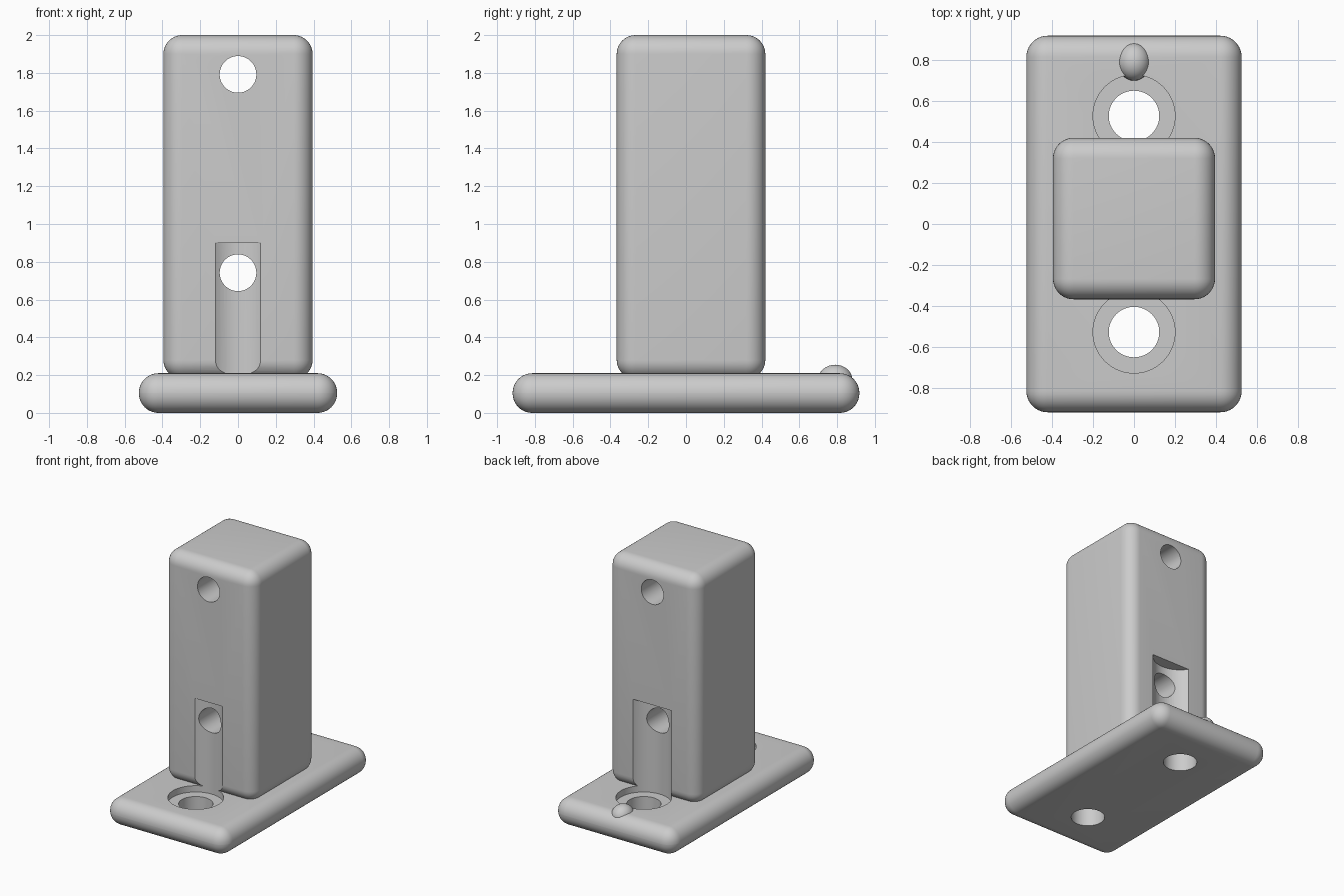
import bpy, bmesh, math
from mathutils import Matrix

cube = bpy.data.objects.get("Cube")
if cube:
    bpy.data.objects.remove(cube, do_unlink=True)

grey = bpy.data.materials.new("plain_grey")
grey.use_nodes = True
COLOUR = (0.6, 0.6, 0.6, 1)
grey.diffuse_color = COLOUR
grey.node_tree.nodes["Principled BSDF"].inputs["Base Color"].default_value = COLOUR


def add_object(name, bm):
    mesh = bpy.data.meshes.new(name)
    bm.to_mesh(mesh)
    bm.free()
    mesh.materials.append(grey)
    ob = bpy.data.objects.new(name, mesh)
    bpy.context.collection.objects.link(ob)
    return ob


def rounded_box(name, low, high, radius, round_bottom):
    bm = bmesh.new()
    bmesh.ops.create_cube(bm, size=1)
    for v in bm.verts:
        v.co = [h if c > 0 else l for c, l, h in zip(v.co, low, high)]
    edges = [e for e in bm.edges
             if round_bottom or any(v.co.z > low[2] for v in e.verts)]
    bmesh.ops.bevel(bm, geom=edges, offset=radius, segments=10,
                    profile=0.5, affect='EDGES')
    return add_object(name, bm)


def cylinder(name, radius, depth, centre, along_y=False):
    bm = bmesh.new()
    turn = Matrix.Rotation(math.pi / 2, 4, 'X') if along_y else Matrix()
    bmesh.ops.create_cone(bm, cap_ends=True, segments=64, radius1=radius,
                          radius2=radius, depth=depth,
                          matrix=Matrix.Translation(centre) @ turn)
    ob = add_object(name, bm)
    ob.hide_render = True
    return ob


def select_only(ob):
    bpy.ops.object.select_all(action='DESELECT')
    ob.select_set(True)
    bpy.context.view_layer.objects.active = ob


def cut(ob, cutters):
    select_only(ob)
    for cutter in cutters:
        mod = ob.modifiers.new("cut", 'BOOLEAN')
        mod.operation = 'DIFFERENCE'
        mod.solver = 'EXACT'
        mod.object = cutter
        bpy.ops.object.modifier_apply(modifier=mod.name)


# Base plate with rounded rim, and upright post
base = rounded_box("base_plate", (-0.525, -0.918, 0), (0.525, 0.918, 0.21), 0.104, True)
post = rounded_box("post", (-0.395, -0.367, 0.18), (0.395, 0.42, 2), 0.1, False)

# Screw holes, with wider recesses that run up into the post as grooves
holes, recesses = [], []
for y in (-0.527, 0.527):
    holes.append(cylinder("screw_hole_cutter", 0.123, 0.6, (0, y, 0.1)))
    recesses.append(cylinder("recess_cutter", 0.2, 0.74, (0, y, 0.53)))

# Cross holes through the post
cross = [cylinder("cross_hole_cutter", 0.097, 2, (0, 0, z), True) for z in (0.742, 1.792)]

cut(base, holes + recesses)
cut(post, recesses + cross)
for cutter in holes + recesses + cross:
    bpy.data.objects.remove(cutter, do_unlink=True)

# Small knob behind the rear screw hole
bm = bmesh.new()
bmesh.ops.create_uvsphere(bm, u_segments=32, v_segments=16, radius=1,
                          matrix=Matrix.Translation((0, 0.79, 0.175))
                          @ Matrix.Diagonal((0.079, 0.091, 0.08, 1)))
knob = add_object("knob", bm)

for ob in (base, post, knob):
    select_only(ob)
    bpy.ops.object.shade_smooth_by_angle(angle=math.radians(35))
